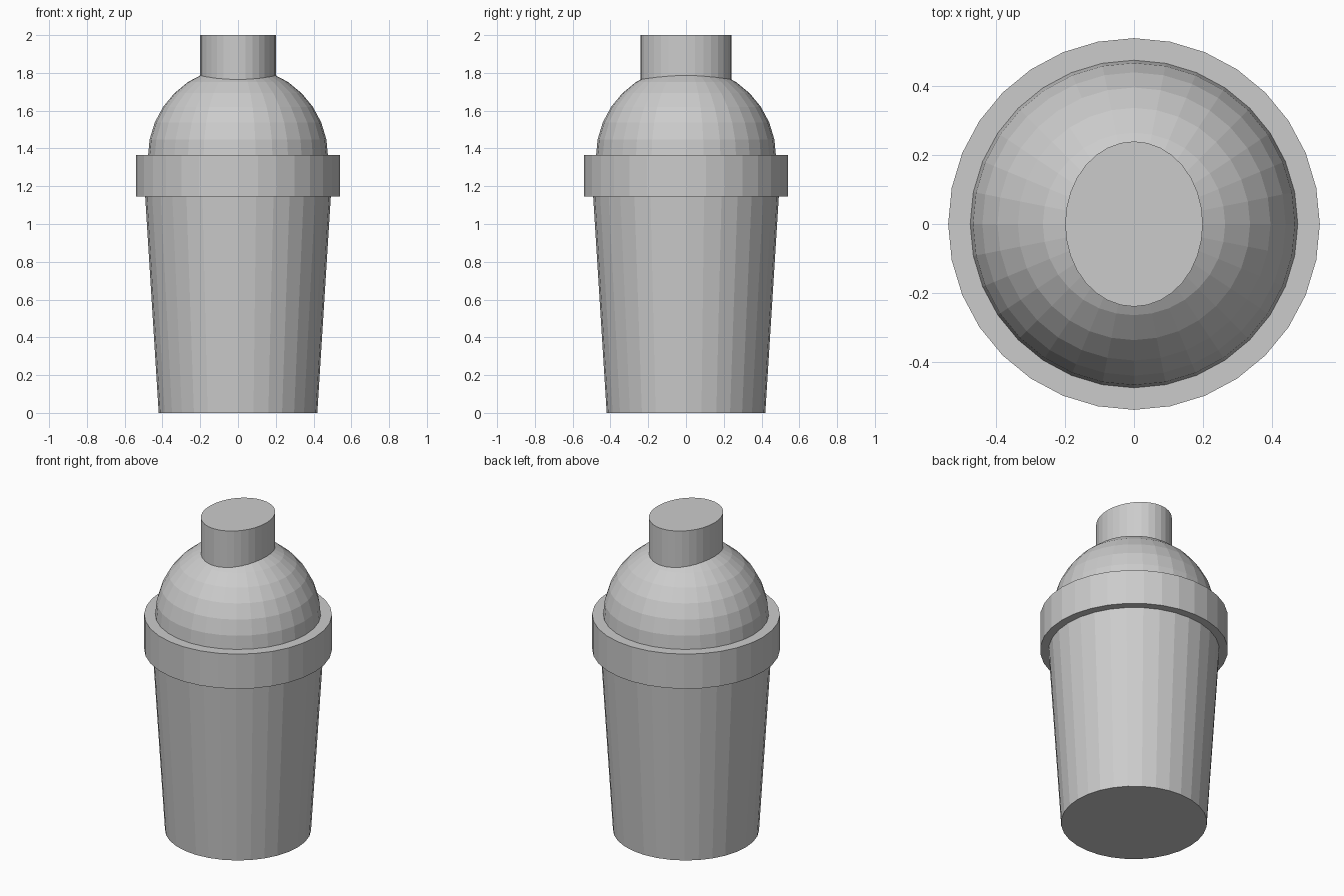
import bpy
import bmesh

SIDES = 32

default_cube = bpy.data.objects.get("Cube")
if default_cube:
    bpy.data.objects.remove(default_cube, do_unlink=True)

# Single brushed-metal grey
metal = bpy.data.materials.new("metal_grey")
metal.use_nodes = True
colour = (0.6, 0.6, 0.6, 1.0)
metal.diffuse_color = colour
metal.node_tree.nodes["Principled BSDF"].inputs["Base Color"].default_value = colour


def finish(name, bm):
    mesh = bpy.data.meshes.new(name)
    bm.to_mesh(mesh)
    bm.free()
    mesh.materials.append(metal)
    obj = bpy.data.objects.new(name, mesh)
    bpy.context.collection.objects.link(obj)
    return obj


def tapered_cylinder(name, bottom, top, r_bottom, r_top, x_scale=1.0):
    bm = bmesh.new()
    bmesh.ops.create_cone(bm, cap_ends=True, segments=SIDES, radius1=r_bottom,
                          radius2=r_top, depth=top - bottom)
    bmesh.ops.scale(bm, vec=(x_scale, 1, 1), verts=bm.verts)
    bmesh.ops.translate(bm, vec=(0, 0, (bottom + top) / 2), verts=bm.verts)
    return finish(name, bm)


# Cup, collar and oval cap
tapered_cylinder("cup", 0, 1.2, 0.42, 0.495)
tapered_cylinder("collar", 1.145, 1.365, 0.54, 0.54)
tapered_cylinder("cap", 1.7, 2.0, 0.24, 0.24, x_scale=0.2 / 0.24)

# Domed lid: upper half of a sphere, closed inside the collar
dome = bmesh.new()
bmesh.ops.create_uvsphere(dome, u_segments=SIDES, v_segments=SIDES // 2, radius=0.477)
geom = dome.verts[:] + dome.edges[:] + dome.faces[:]
cut = bmesh.ops.bisect_plane(dome, geom=geom, plane_co=(0, 0, -0.03),
                             plane_no=(0, 0, -1), clear_outer=True)
rim = [e for e in cut["geom_cut"] if isinstance(e, bmesh.types.BMEdge)]
bmesh.ops.contextual_create(dome, geom=rim)
bmesh.ops.translate(dome, vec=(0, 0, 1.355), verts=dome.verts)
finish("dome_lid", dome)
